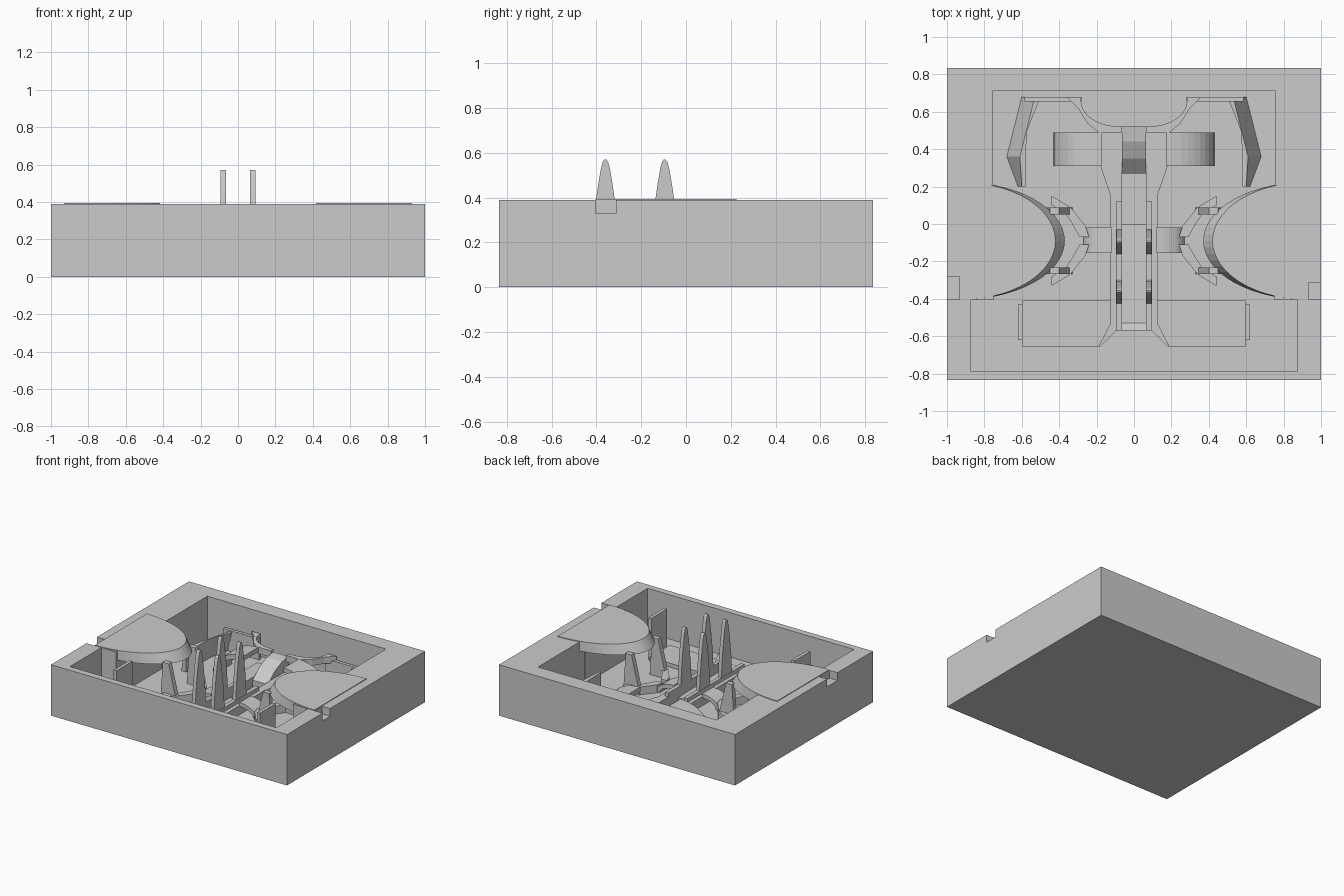
import bpy, bmesh, math

if "Cube" in bpy.data.objects:
    bpy.data.objects.remove(bpy.data.objects["Cube"])

FLOOR = 0.05


def finish(name, bm, mirror=False):
    bmesh.ops.remove_doubles(bm, verts=bm.verts, dist=1e-5)
    bmesh.ops.recalc_face_normals(bm, faces=bm.faces)
    me = bpy.data.meshes.new(name)
    bm.to_mesh(me)
    bm.free()
    ob = bpy.data.objects.new(name, me)
    bpy.context.collection.objects.link(ob)
    if mirror:
        m = ob.modifiers.new("mirror", 'MIRROR')
        m.use_mirror_merge = False
    return ob


def loft(name, a, b, mirror=False):
    """Solid between two matching rings of points."""
    bm = bmesh.new()
    va = [bm.verts.new(p) for p in a]
    vb = [bm.verts.new(p) for p in b]
    n = len(va)
    bm.faces.new(va)
    bm.faces.new(vb[::-1])
    for i in range(n):
        j = (i + 1) % n
        bm.faces.new((va[i], va[j], vb[j], vb[i]))
    return finish(name, bm, mirror)


def slab(name, pts, z0, z1, mirror=False):
    return loft(name, [(x, y, z0) for x, y in pts], [(x, y, z1) for x, y in pts], mirror)


def box(name, x0, x1, y0, y1, z0, z1, mirror=False):
    return slab(name, [(x0, y0), (x1, y0), (x1, y1), (x0, y1)], z0, z1, mirror)


def side_profile(name, yz, x0, x1, mirror=True):
    return loft(name, [(x0, y, z) for y, z in yz], [(x1, y, z) for y, z in yz], mirror)


def front_profile(name, xz, y0, y1, mirror=True):
    return loft(name, [(x, y0, z) for x, z in xz], [(x, y1, z) for x, z in xz], mirror)


# Outer block with the sunken bay and side notches cut out
block = box("block", -1, 1, -0.835, 0.835, 0, 0.39)
cuts = [
    box("cut_back", -0.757, 0.757, 0.15, 0.71, FLOOR, 0.6),
    box("cut_middle", -0.75, 0.75, -0.45, 0.2, FLOOR, 0.6),
    box("cut_front", -0.875, 0.875, -0.785, -0.405, FLOOR, 0.6),
    box("notch_left", -1.1, -0.932, -0.405, -0.28, 0.33, 0.6),
    box("notch_right", 0.932, 1.1, -0.405, -0.312, 0.33, 0.6),
]
for c in cuts:
    c.hide_render = True
    m = block.modifiers.new("cut", 'BOOLEAN')
    m.operation = 'DIFFERENCE'
    m.solver = 'EXACT'
    m.object = c
bpy.context.view_layer.update()
dg = bpy.context.evaluated_depsgraph_get()
cut_mesh = bpy.data.meshes.new_from_object(block.evaluated_get(dg))
block.modifiers.clear()
block.data = cut_mesh
for c in cuts:
    bpy.data.objects.remove(c)


# Half-oval side platforms with a flared rim
def half_oval(rx, z, n=28):
    return [(0.93 - rx * math.sin(math.pi * i / n),
             -0.09 + 0.315 * math.cos(math.pi * i / n), z) for i in range(n + 1)]


loft("side_platform", half_oval(0.56, 0.32), half_oval(0.51, 0.395), True)

# Leaning supports under the platforms
for y in (0.07, -0.25):
    front_profile("platform_support",
                  [(0.33, FLOOR), (0.47, FLOOR), (0.45, 0.34), (0.40, 0.34)],
                  y - 0.018, y + 0.018)
# Curved brackets beside the supports
for s in (1, -1):
    pts = [(0.44, 0.24), (0.34, 0.18), (0.26, 0.08), (0.24, 0.02), (0.29, 0.02),
           (0.33, 0.09), (0.37, 0.15), (0.44, 0.19)]
    slab("floor_bracket", [(x, -0.09 + s * y) for x, y in pts], FLOOR, 0.11, True)

# Upright fins near the front
box("front_fin", 0.595, 0.62, -0.62, -0.43, FLOOR, 0.37, True)

# Rails with pointed spikes
box("rail", 0.065, 0.095, -0.57, 0.12, FLOOR, 0.15, True)
half = [(0.065, 0.14), (0.055, 0.28), (0.042, 0.39), (0.032, 0.46), (0.02, 0.53), (0.012, 0.56), (0.004, 0.57)]
for y in (-0.095, -0.36):
    ring = [(y + w, z) for w, z in half] + [(y - w, z) for w, z in reversed(half)]
    side_profile("spike", ring, 0.065, 0.093)

# Low central deck, front pads and tapered nose between the rails
slab("central_deck", [(0.065, -0.55), (0.095, -0.57), (0.18, -0.655), (0.19, -0.655), (0.125, -0.53),
                      (0.125, 0.15), (0.18, 0.31), (0.18, 0.49), (0.065, 0.5), (0.065, 0.0)],
     FLOOR, 0.12, True)
slab("front_pad", [(0.125, -0.53), (0.19, -0.655), (0.595, -0.655), (0.595, -0.41), (0.125, -0.41)],
     FLOOR, 0.08, True)
side_profile("rear_ramp", [(0.52, FLOOR), (0.52, 0.22), (0.44, 0.21), (0.35, 0.17), (0.27, 0.10), (0.27, FLOOR)],
             -0.065, 0.065, False)
side_profile("nose_ramp", [(-0.57, FLOOR), (-0.57, 0.12), (-0.53, 0.08), (0.0, 0.07), (0.0, FLOOR)],
             -0.065, 0.065, False)


# Curved arches reaching sideways from the deck
def arch(name, x0, x1, y0, y1, top, thick, n=10):
    def arc(t):
        return [(x0 + (x1 - x0 - t) * math.sin(math.pi / 2 * i / n),
                 FLOOR + (top - FLOOR - t) * math.cos(math.pi / 2 * i / n)) for i in range(n + 1)]
    front_profile(name, arc(0) + arc(thick)[::-1], y0, y1)


arch("rear_arch", 0.17, 0.43, 0.31, 0.49, 0.24, 0.035)
arch("middle_arch", 0.12, 0.27, -0.155, -0.02, 0.14, 0.03)

# Sweeping rear ridge and sloped side walls
n = 8
outer = [(0.065 + 0.22 * math.sin(math.pi / 2 * i / n),
          0.68 - 0.16 * math.cos(math.pi / 2 * i / n) ** 0.8 if i < n else 0.68) for i in range(n + 1)]
inner = [(0.36, 0.68), (0.30, 0.62), (0.25, 0.54), (0.19, 0.49), (0.065, 0.49)]
slab("rear_ridge", outer + inner, 0.19, 0.24, True)
box("rear_crossbar", 0.28, 0.585, 0.655, 0.68, FLOOR, 0.21, True)
low = [(0.58, 0.20), (0.62, 0.20), (0.68, 0.36), (0.60, 0.68), (0.54, 0.68), (0.58, 0.49)]
high = [(0.58, 0.20), (0.60, 0.20), (0.61, 0.36), (0.53, 0.68), (0.50, 0.68), (0.575, 0.49)]
loft("sloped_side_wall", [(x, y, FLOOR) for x, y in low], [(x, y, 0.20) for x, y in high], True)
